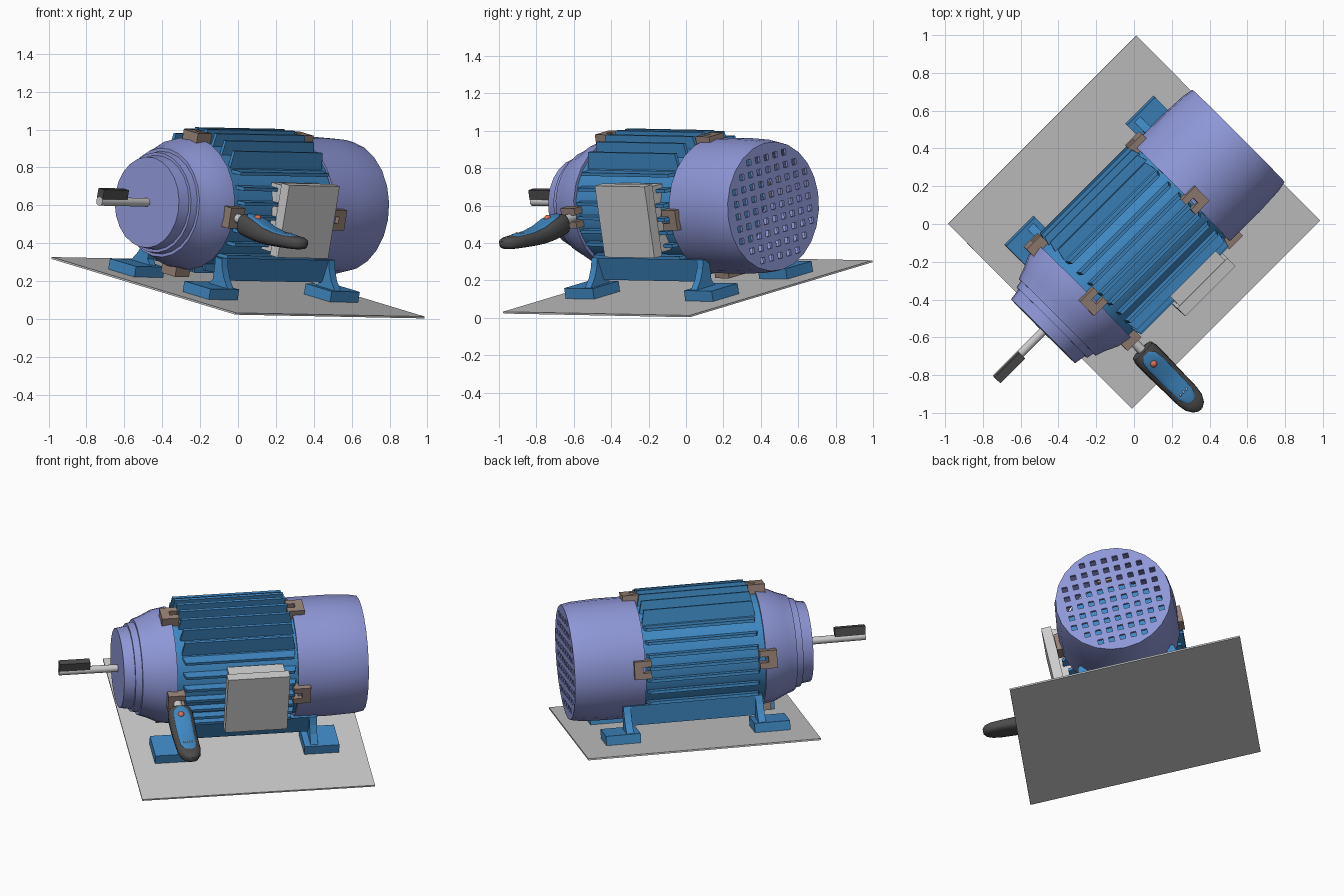
import bpy, bmesh, math
from mathutils import Matrix, Vector

if "Cube" in bpy.data.objects:
    bpy.data.objects.remove(bpy.data.objects["Cube"])

# Local frame: x along the shaft, z normal to the tilted base plate
EX = Vector((0.707, 0.707, -0.014)).normalized()
EY = Vector((-0.692, 0.692, 0.209))
EY = (EY - EX * EY.dot(EX)).normalized()
EZ = EX.cross(EY)
FRAME = Matrix((EX, EY, EZ)).transposed().to_4x4()
FRAME.translation = (0, 0.01, 0.165)
AY, AZ = 0.025, 0.445          # motor axis


def colour(name, rgb):
    m = bpy.data.materials.new(name)
    m.diffuse_color = (*rgb, 1)
    m.use_nodes = True
    m.node_tree.nodes["Principled BSDF"].inputs["Base Color"].default_value = m.diffuse_color
    return m


BLUE = colour("blue", (0.05, 0.25, 0.55))
PURPLE = colour("lavender", (0.27, 0.31, 0.68))
BROWN = colour("brown", (0.30, 0.22, 0.18))
DARK = colour("dark", (0.07, 0.07, 0.07))
ORANGE = colour("orange", (0.75, 0.16, 0.08))


def finish(name, bm, mat=None, smooth=None):
    bmesh.ops.remove_doubles(bm, verts=bm.verts, dist=1e-5)
    bmesh.ops.recalc_face_normals(bm, faces=bm.faces)
    me = bpy.data.meshes.new(name)
    bm.to_mesh(me)
    bm.free()
    ob = bpy.data.objects.new(name, me)
    bpy.context.collection.objects.link(ob)
    ob.matrix_world = FRAME
    if mat:
        me.materials.append(mat)
    if smooth:
        bpy.ops.object.select_all(action='DESELECT')
        ob.select_set(True)
        bpy.context.view_layer.objects.active = ob
        bpy.ops.object.shade_smooth_by_angle(angle=math.radians(smooth))
    return ob


def prisms(name, parts, mat=None):
    """Each part is (points, extrude vector, optional transform)."""
    out = bmesh.new()
    for pts, vec, *tr in parts:
        bm = bmesh.new()
        f = bm.faces.new([bm.verts.new(p) for p in pts])
        ext = bmesh.ops.extrude_face_region(bm, geom=[f], use_keep_orig=True)
        bmesh.ops.translate(bm, vec=vec, verts=[g for g in ext['geom'] if isinstance(g, bmesh.types.BMVert)])
        bmesh.ops.recalc_face_normals(bm, faces=bm.faces)
        if tr:
            bm.transform(tr[0])
        tmp = bpy.data.meshes.new("tmp")
        bm.to_mesh(tmp)
        bm.free()
        out.from_mesh(tmp)
        bpy.data.meshes.remove(tmp)
    me_ob = finish(name, out, mat)
    return me_ob


def box(x0, x1, y0, y1, z0, z1):
    return [(x0, y0, z0), (x1, y0, z0), (x1, y1, z0), (x0, y1, z0)], (0, 0, z1 - z0)


def lathe(name, prof, mat=None, closed=False, steps=24, smooth=25):
    bm = bmesh.new()
    vs = [bm.verts.new((s, AY, AZ + r)) for s, r in prof]
    es = [bm.edges.new(p) for p in zip(vs, vs[1:])]
    if closed:
        es.append(bm.edges.new((vs[-1], vs[0])))
    bmesh.ops.spin(bm, geom=vs + es, cent=(0, AY, AZ), axis=(1, 0, 0),
                   angle=2 * math.pi, steps=steps, use_merge=True)
    return finish(name, bm, mat, smooth)


def loft(name, secs, mat, n=20):
    """Rounded body along -y from (y, centre z, half width, half height)."""
    bm = bmesh.new()
    rings = []
    for y, zc, w, h in secs:
        ring = []
        for i in range(n):
            c, s = math.cos(2 * math.pi * i / n), math.sin(2 * math.pi * i / n)
            ring.append(bm.verts.new((-0.455 + w * math.copysign(abs(c) ** 0.7, c), y,
                                      zc + h * math.copysign(abs(s) ** 0.7, s))))
        rings.append(ring)
    for a, b in zip(rings, rings[1:]):
        for i in range(n):
            bm.faces.new((a[i], a[(i + 1) % n], b[(i + 1) % n], b[i]))
    bm.faces.new(rings[0])
    bm.faces.new(rings[-1])
    return finish(name, bm, mat, 45)


def ball(name, x, y, z, r, mat=None):
    bm = bmesh.new()
    bmesh.ops.create_uvsphere(bm, u_segments=12, v_segments=8, radius=r)
    bmesh.ops.translate(bm, vec=(x, y, z), verts=bm.verts)
    return finish(name, bm, mat, 40)


def about_axis(angle):
    t = Matrix.Translation((0, AY, AZ))
    return t @ Matrix.Rotation(angle, 4, 'X') @ t.inverted()


# Base plate
prisms("base_plate", [box(-0.705, 0.705, -0.705, 0.705, -0.005, 0.005)])

# Ribbed stator body: vertical fins above and below, horizontal fins at the sides
lathe("stator_body", [(-0.46, 0), (-0.46, 0.335), (0.30, 0.335), (0.30, 0)], BLUE)
fins = []
for k, R in enumerate((0.40, 0.378, 0.365, 0.378)):
    for i in range(-3, 4):
        o = i * 0.075
        lo, hi = math.sqrt(0.31 ** 2 - o * o), math.sqrt(R * R - o * o)
        side = [(-0.42, AY + o - 0.009, AZ + lo), (0.275, AY + o - 0.009, AZ + lo),
                (0.255, AY + o - 0.009, AZ + hi), (-0.40, AY + o - 0.009, AZ + hi)]
        fins.append((side, (0, 0.018, 0), about_axis(k * math.pi / 2)))
prisms("cooling_fins", fins, BLUE)

# Drive end bell
lathe("drive_end_bell", [(-0.755, 0), (-0.755, 0.24), (-0.69, 0.25), (-0.69, 0.265), (-0.65, 0.272),
                         (-0.65, 0.288), (-0.60, 0.305), (-0.53, 0.338), (-0.45, 0.352), (-0.45, 0)], PURPLE)

# Fan cowl with a grid of square vents
cowl = lathe("fan_cowl", [(0.28, 0.362), (0.50, 0.364), (0.65, 0.357), (0.708, 0.346), (0.708, 0),
                          (0.692, 0), (0.692, 0.33), (0.64, 0.343), (0.50, 0.35), (0.28, 0.348)],
             PURPLE, closed=True)
h = 0.016
holes = [box(0.66, 0.75, AY + 0.067 * i - h, AY + 0.067 * i + h, AZ + 0.067 * j - h, AZ + 0.067 * j + h)
         for i in range(-4, 5) for j in range(-4, 5) if math.hypot(i, j) * 0.067 < 0.305]
cutter = prisms("vent_cutter", holes)
cutter.hide_render = True
cutter.hide_set(True)
mod = cowl.modifiers.new("vents", 'BOOLEAN')
mod.operation = 'DIFFERENCE'
mod.object = cutter
mod.solver = 'EXACT'

# Shaft and key
lathe("shaft", [(-1.11, 0), (-1.11, 0.023), (-0.74, 0.023), (-0.74, 0)], steps=16, smooth=40)
prisms("shaft_key", [box(-1.11, -0.925, AY - 0.022, AY + 0.022, AZ + 0.015, AZ + 0.068)], DARK)

# Notched clips over both seams, four per seam
clips = []
for s, d in ((0.30, 1), (-0.46, -1)):
    a, b = s + d * 0.052, s - d * 0.052
    u = [(a, -0.055), (a, 0.055), (b, 0.055), (b, 0.018), (s, 0.018), (s, -0.018), (b, -0.018), (b, -0.055)]
    for k in range(4):
        clips.append(([(x, AY + t, AZ + 0.33) for x, t in u], (0, 0, 0.057), about_axis(k * math.pi / 2)))
prisms("seam_clips", clips, BROWN)

# Side skirts, foot pads and curved legs
pads, legs, skirts = [], [], []
for m in (-1, 1):
    y = lambda v: AY + m * v
    skirts.append(([(-0.43, y(0.29), 0.21), (0.42, y(0.29), 0.21), (0.37, y(0.265), 0.085),
                    (-0.38, y(0.265), 0.085)], (0, -m * 0.035, 0)))
    for x0, x1, c in ((-0.57, -0.355, -0.405), (0.335, 0.545, 0.395)):
        pads.append(box(x0, x1, min(y(0.185), y(0.385)), max(y(0.185), y(0.385)), 0.005, 0.062))
        prof = [(0.22, 0.055), (0.25, 0.09), (0.245, 0.21), (0.29, 0.21), (0.305, 0.16),
                (0.33, 0.11), (0.375, 0.055), (0.32, 0.055)]
        legs.append(([(c - 0.022, y(p), z) for p, z in prof], (0.044, 0, 0)))
prisms("foot_pads", pads, BLUE)
prisms("legs", legs, BLUE)
prisms("side_skirts", skirts, BLUE)

# Terminal box and lid
prisms("terminal_box", [box(-0.15, 0.19, -0.365, -0.27, 0.265, 0.625)])
prisms("terminal_lid", [box(-0.168, 0.208, -0.42, -0.36, 0.25, 0.64)])

# Handheld sensor on a stub at the side clip
bm = bmesh.new()
bmesh.ops.create_cone(bm, cap_ends=True, segments=16, radius1=0.025, radius2=0.025, depth=0.12,
                      matrix=Matrix.Translation((-0.455, -0.39, 0.445)) @ Matrix.Rotation(math.pi / 2, 4, 'X'))
finish("sensor_stub", bm, None, 40)
loft("sensor_case", [(-0.425, 0.432, 0.05, 0.04), (-0.432, 0.430, 0.068, 0.055), (-0.46, 0.428, 0.075, 0.060),
                     (-0.53, 0.418, 0.076, 0.058), (-0.60, 0.405, 0.074, 0.048), (-0.68, 0.402, 0.072, 0.040),
                     (-0.78, 0.408, 0.070, 0.036), (-0.83, 0.412, 0.062, 0.034), (-0.865, 0.414, 0.042, 0.028),
                     (-0.882, 0.415, 0.016, 0.015)], DARK)
loft("sensor_panel", [(-0.448, 0.478, 0.022, 0.012), (-0.475, 0.478, 0.045, 0.013), (-0.53, 0.467, 0.052, 0.013),
                      (-0.60, 0.445, 0.051, 0.013), (-0.68, 0.434, 0.050, 0.012), (-0.76, 0.435, 0.048, 0.012),
                      (-0.80, 0.436, 0.036, 0.011), (-0.818, 0.436, 0.015, 0.008)], BLUE)
ball("sensor_button", -0.462, -0.515, 0.477, 0.02, ORANGE)
for i in range(3):
    ball("indicator_dot", -0.477 + 0.022 * i, -0.745, 0.445, 0.007)
